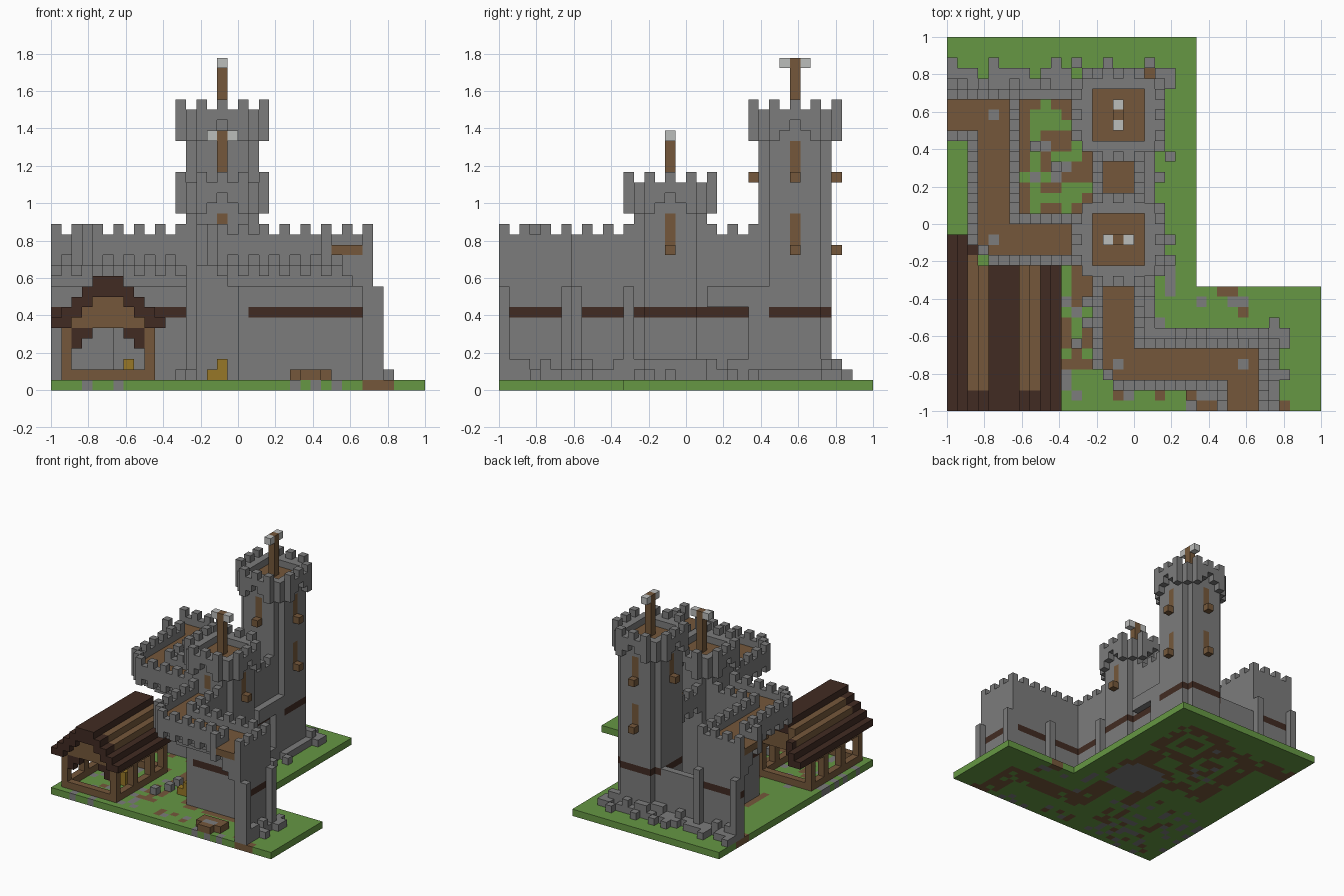
import bpy
import random
from mathutils import Vector

random.seed(7)
if "Cube" in bpy.data.objects:
    bpy.data.objects.remove(bpy.data.objects["Cube"], do_unlink=True)

UNIT = 1 / 18          # edge of one block
HALF = 18              # half the model in blocks

COLOURS = {
    "stone": (0.2, 0.2, 0.2),
    "grass": (0.132, 0.31, 0.057),
    "wood": (0.178, 0.097, 0.043),
    "dark_wood": (0.053, 0.024, 0.016),
    "pale_stone": (0.5, 0.51, 0.5),
    "straw": (0.31, 0.185, 0.02),
}
NAMES = list(COLOURS)


def make_material(name, rgb):
    mat = bpy.data.materials.new(name)
    mat.use_nodes = True
    mat.diffuse_color = (*rgb, 1)
    node = next(n for n in mat.node_tree.nodes if n.type == "BSDF_PRINCIPLED")
    node.inputs["Base Color"].default_value = (*rgb, 1)
    return mat


MATERIALS = [make_material(n, c) for n, c in COLOURS.items()]
grid = {}              # block position -> (part, colour)


def put(part, colour, i, j, k0, k1):
    for k in range(k0, k1):
        grid[i, j, k] = (part, colour)


def rect(i0, i1, j0, j1):
    return {(i, j) for i in range(i0, i1) for j in range(j0, j1)}


def disc(ci, cj, r):
    span = range(-int(r), int(r) + 1)
    return {(ci + a, cj + b) for a in span for b in span if a * a + b * b <= r * r - 0.2}


def around(cells, reach):
    near = {(i + a, j + b) for i, j in cells for a in (-1, 0, 1) for b in (-1, 0, 1)
            if abs(a) + abs(b) <= reach}
    return {c for c in near - cells if 0 <= c[0] < 36 and 0 <= c[1] < 36}


# Plan: towers, thin walls, walkways hung on their inner side, parapets
towers = {"front_tower": (16, 16, 17), "back_tower": (16, 28, 24)}
shafts = set()
for ci, cj, base in towers.values():
    shafts |= disc(ci, cj, 3.7)
walls = (rect(0, 7, 30, 31) | rect(6, 7, 18, 31) | rect(6, 13, 18, 19) | rect(18, 19, 20, 25)
         | rect(18, 19, 6, 13) | rect(18, 31, 6, 7) | rect(30, 31, 0, 7)) - shafts
walk = (rect(0, 6, 27, 30) | rect(3, 6, 15, 30) | rect(3, 13, 15, 18)
        | rect(15, 18, 20, 25) | rect(15, 18, 3, 13) | rect(15, 30, 3, 6) | rect(27, 30, 0, 6))
walk -= shafts | {(3, 15), (15, 3)}
parapet = around(walk, 1) - shafts - walls
low_wall = rect(7, 13, 30, 31) - shafts
land = rect(0, 24, 0, 36) | rect(24, 36, 0, 12)
solid = walls | shafts | low_wall
ring = around(solid, 2)

# Ground slab with footings, paths and scattered stones
paths = (rect(9, 11, 21, 28) | rect(8, 14, 22, 24) | rect(10, 13, 25, 27)
         | rect(11, 13, 28, 30) | rect(11, 14, 4, 12) | rect(19, 20, 22, 24))
front_footing, back_footing = disc(16, 16, 3.7), disc(16, 28, 2.9) - disc(16, 28, 1.6)
for c in sorted(land):
    i, j = c
    colour, chance = "grass", random.random()
    if c in front_footing:
        colour = "stone"
    elif c in paths:
        colour = "wood" if chance < 0.65 else "stone" if chance > 0.85 else "grass"
    elif c in solid | ring and c not in back_footing:
        colour = "wood" if chance < 0.85 else "grass"
    elif 0 < j < 14 and i < 29 and c not in walk:
        colour = "stone" if chance < 0.15 else "wood" if chance > 0.9 else "grass"
    put("ground", colour, i, j, 0, 1)
for i in range(33):
    edge = "wood" if i > 29 else "stone" if i in (3, 6, 23, 25, 27) else "grass"
    put("ground", edge, i, 0, 0, 1)

# Thin walls with a dark band
for i, j in walls:
    put("walls", "stone", i, j, 1, 15)
    if (i, j) not in {(30, 0), (30, 6), (18, 6)}:
        put("walls", "dark_wood", i, j, 7, 8)
for c in low_wall:
    put("low_wall", "stone", *c, 1, 8)

# Walkways on stepped corbels
for i, j in walk:
    reach = min(max(abs(i - a), abs(j - b)) for a, b in walls)
    jag = (i + j) % 2 if reach > 1 else 0
    put("corbels", "stone", i, j, min(9 + reach + jag, 13), 13)
    put("walkway", "wood", i, j, 13, 14)
for c in ((4, 28), (4, 16), (16, 4), (28, 4)):
    put("walkway", "stone", *c, 13, 14)

# Parapets with alternate merlons and corbels
for i, j in parapet | walls:
    even = (i + j) % 2 == 0
    if (i, j) in parapet:
        put("parapet", "stone", i, j, 12 if even else 13, 15)
    if even:
        put("parapet", "stone", i, j, 15, 16)

# Towers with flared crowns, floors, masts
for name, (ci, cj, base) in towers.items():
    shaft = disc(ci, cj, 3.7)
    for i, j in shaft:
        put(name, "stone", i, j, 1, base + 3)
        if name == "back_tower" or i >= 18:
            put(name, "dark_wood", i, j, 7, 8)
    for i, j in disc(ci, cj, 4.5) - shaft:
        inset = min(abs(i - ci), abs(j - cj))
        put(name + "_crown", "stone", i, j, base + max(0, 2 - inset), base + 3)
        if i % 2 == 0 and j % 2 == 0:
            put(name + "_crown", "stone", i, j, base + 3, base + 4)
    for c in rect(ci - 2, ci + 3, cj - 2, cj + 3):
        del grid[c[0], c[1], base + 2]
        put(name + "_floor", "wood", *c, base + 1, base + 2)
    put(name + "_mast", "wood", ci, cj, base + 2, base + 8)
    for s in (-1, 1):
        a, b = (s, 0) if name == "front_tower" else (0, s)
        put(name + "_mast_head", "pale_stone", ci + a, cj + b, base + 7, base + 8)


# Slit windows with projecting sills
def window(name, a, b, k):
    ci, cj, base = towers[name]
    put(name + "_sills", "wood", ci + 4 * a, cj + 4 * b, k, k + 1)
    put(name, "wood", ci + 3 * a, cj + 3 * b, k + 1, k + 4)


for a, b in ((1, 0), (-1, 0), (0, 1), (0, -1)):
    window("back_tower", a, b, 20)
    if a + b > 0:
        window("back_tower", a, b, 13)
window("front_tower", 1, 0, 13)
put("front_tower", "wood", 16, 13, 15, 17)

# Buttresses and balcony
for c in ((31, 0), (31, 6), (24, 7), (19, 12), (19, 24), (19, 25), (0, 31), (6, 31)):
    put("buttresses", "stone", *c, 1, 10)
for j in range(20, 24):
    put("balcony", "stone", 19, j, 8, 10)

# Rubble along the outer foot of the walls
for cells, chance, top in ((ring, 1, 3), (around(solid | ring, 2), 0.35, 2)):
    for i, j in sorted(cells & land):
        outside = j >= 31 or i >= 31 or (j >= 7 and i >= 19)
        likely = random.random() < (0.8 if j == 32 else chance)
        if outside and likely and (i, j, 1) not in grid:
            put("rubble", "stone", i, j, 1, top - (top == 3 and random.random() < 0.4))
for c in ((13, 10), (12, 6), (13, 8), (8, 25), (10, 23), (0, 33), (4, 33), (10, 33)):
    put("loose_stones", "stone", *c, 1, 2)

# Shed: stepped roof, open frame, braces
for i in range(11):
    d = abs(i - 5)
    top = min(11, 12 - d)
    low = max(top - 2, 6)
    for j in range(17 if i < 2 else 16 if i == 2 else 14):
        strip = d in (2, 3) and 1 < j < 15
        put("shed_roof", "wood" if strip else "dark_wood", i, j, low, top)
    if d < 5:
        for j in (1, 12):
            put("shed_gable", "wood", i, j, 6, max(low, 7))
            put("shed_frame", "wood", i, j, 1, 2)
    if d in (2, 3):
        put("shed_braces", "dark_wood", i, 1, 7 - d, 6)
for i in (1, 9):
    for j in range(1, 13):
        put("shed_frame", "wood", i, j, 1, 6 if j in (1, 5, 9, 12) else 2)
        put("shed_frame", "wood", i, j, 5, 6)

# Straw bales and tub
for i, j, top in ((7, 6, 3), (15, 8, 2), (16, 8, 3)):
    put("straw_bales", "straw", i, j, 1, top)
for c in rect(23, 27, 0, 3) - {(23, 0), (26, 0)}:
    put("tub", "stone" if c in {(24, 1), (25, 1)} else "wood", *c, 1, 2)


# Turn the blocks of each part into one mesh of exposed faces
def build(part, blocks):
    verts, faces, slots = {}, [], []
    for cell, colour in blocks:
        for axis, s in [(n // 2, n % 2) for n in range(6)]:
            beside = list(cell)
            beside[axis] += 2 * s - 1
            if tuple(beside) in grid:
                continue
            loop = []
            for a, b in ((0, 0), (1, 0), (1, 1), (0, 1)):
                p = list(cell)
                p[axis] += s
                p[(axis + 1) % 3] += a
                p[(axis + 2) % 3] += b
                loop.append(verts.setdefault(tuple(p), len(verts)))
            faces.append(loop if s else loop[::-1])
            slots.append(colour)
    mesh = bpy.data.meshes.new(part)
    shift = Vector((HALF, HALF, 0))
    mesh.from_pydata([(Vector(p) - shift) * UNIT for p in verts], [], faces)
    used = [n for n in NAMES if n in slots]
    for n in used:
        mesh.materials.append(MATERIALS[NAMES.index(n)])
    for poly, colour in zip(mesh.polygons, slots):
        poly.material_index = used.index(colour)
    bpy.context.collection.objects.link(bpy.data.objects.new(part, mesh))


for part in sorted({p for p, colour in grid.values()}):
    build(part, [(cell, colour) for cell, (p, colour) in grid.items() if p == part])
